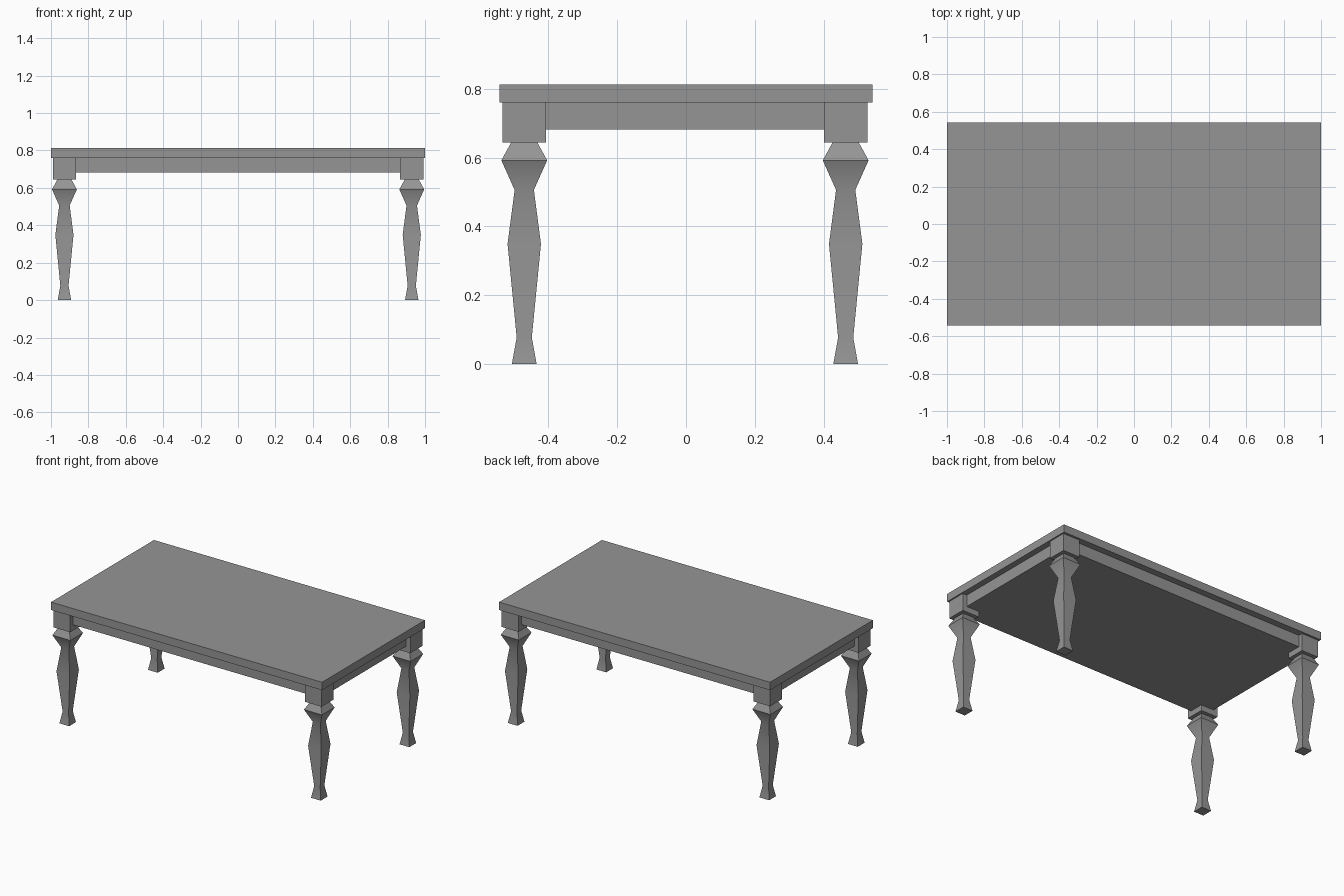
import bpy, bmesh, math

if "Cube" in bpy.data.objects:
    bpy.data.objects.remove(bpy.data.objects["Cube"])

# Dark grey finish shared by every part
grey = bpy.data.materials.new("dark_grey")
grey.diffuse_color = (0.3, 0.3, 0.3, 1)
grey.use_nodes = True
grey.node_tree.nodes["Principled BSDF"].inputs["Base Color"].default_value = grey.diffuse_color


def box(name, x0, x1, y0, y1, z0, z1):
    bpy.ops.mesh.primitive_cube_add(size=1, location=((x0 + x1) / 2, (y0 + y1) / 2, (z0 + z1) / 2))
    ob = bpy.context.object
    ob.name = name
    ob.scale = (x1 - x0, y1 - y0, z1 - z0)
    bpy.ops.object.transform_apply(location=False, rotation=False, scale=True)
    ob.data.materials.append(grey)
    return ob


def square_turning(name, profile, x, y):
    """Stack square rings (half width, height) into a closed tapered leg."""
    bm = bmesh.new()
    rings = [[bm.verts.new((sx * w, sy * w, z)) for sx, sy in ((-1, -1), (1, -1), (1, 1), (-1, 1))]
             for w, z in profile]
    for a, b in zip(rings, rings[1:]):
        for i in range(4):
            j = (i + 1) % 4
            bm.faces.new((a[i], a[j], b[j], b[i]))
    bm.faces.new(rings[0][::-1])
    bm.faces.new(rings[-1])
    me = bpy.data.meshes.new(name)
    bm.to_mesh(me)
    bm.free()
    me.materials.append(grey)
    ob = bpy.data.objects.new(name, me)
    ob.location = (x, y, 0)
    bpy.context.collection.objects.link(ob)
    bpy.ops.object.select_all(action='DESELECT')
    bpy.context.view_layer.objects.active = ob
    ob.select_set(True)
    bpy.ops.object.shade_smooth_by_angle(angle=math.radians(40))
    return ob


# Table top and the solid apron slab under it
box("table_top", -1, 1, -0.542, 0.542, 0.76, 0.813)
box("apron", -0.96, 0.96, -0.502, 0.498, 0.682, 0.76)

# Legs: square block above a square tapered turning
LEG = [(0.036, 0), (0.022, 0.077), (0.0485, 0.349), (0.028, 0.506), (0.0665, 0.592), (0.038, 0.644)]
for depth, y in (("front", -0.47), ("back", 0.464)):
    for side, x in (("left", -0.928), ("right", 0.929)):
        box(f"{depth}_{side}_leg_block", x - 0.062, x + 0.062, y - 0.063, y + 0.063, 0.644, 0.76)
        square_turning(f"{depth}_{side}_leg", LEG, x, y)
